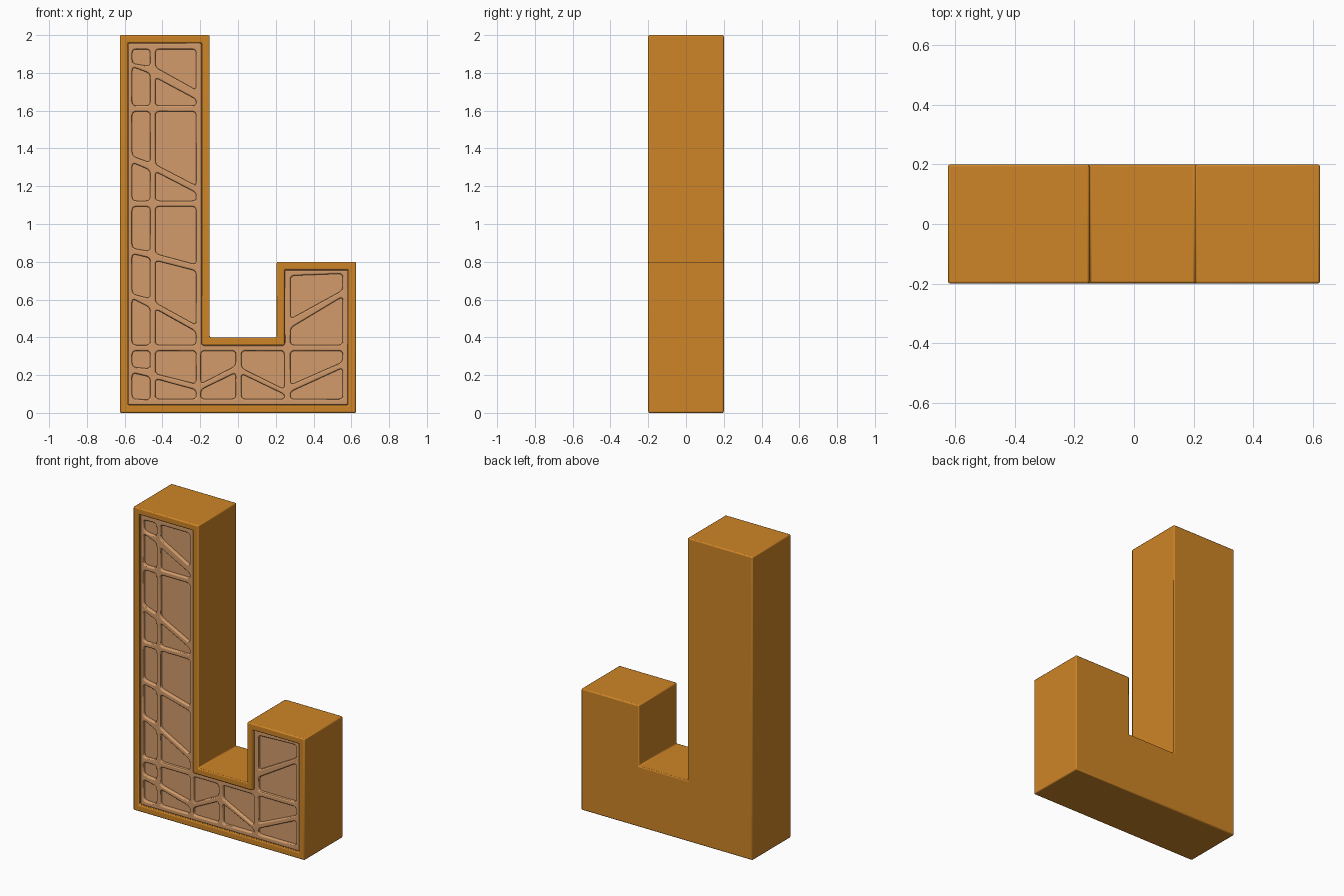
import bpy, bmesh
from mathutils import Vector

if "Cube" in bpy.data.objects:
    bpy.data.objects.remove(bpy.data.objects["Cube"])


def material(name, color):
    m = bpy.data.materials.new(name)
    m.diffuse_color = color
    m.use_nodes = True
    m.node_tree.nodes["Principled BSDF"].inputs["Base Color"].default_value = m.diffuse_color
    return m


ORANGE = material("orange", (0.62, 0.235, 0.02, 1))
TAN = material("tan", (0.65, 0.33, 0.145, 1))


def smooth(obj):
    bpy.ops.object.select_all(action='DESELECT')
    obj.select_set(True)
    bpy.context.view_layer.objects.active = obj
    bpy.ops.object.shade_smooth_by_angle()


def prism(name, outline, y_front, y_back, mat, rim=0, depth=0):
    """Extrude an x-z outline along y; optionally sink the front inside a rim."""
    bm = bmesh.new()
    front = bm.faces.new([bm.verts.new((x, y_front, z)) for x, z in outline])
    ext = bmesh.ops.extrude_face_region(bm, geom=[front], use_keep_orig=True)
    moved = [v for v in ext["geom"] if isinstance(v, bmesh.types.BMVert)]
    bmesh.ops.translate(bm, verts=moved, vec=(0, y_back - y_front, 0))
    bmesh.ops.recalc_face_normals(bm, faces=bm.faces)
    if rim:
        bmesh.ops.inset_region(bm, faces=[front], thickness=rim, use_even_offset=True)
        ring = bmesh.ops.extrude_face_region(bm, geom=[front])
        bmesh.ops.translate(bm, vec=(0, depth, 0), verts=[
            v for v in ring["geom"] if isinstance(v, bmesh.types.BMVert)])
        if front.is_valid:
            bmesh.ops.delete(bm, geom=[front], context='FACES_ONLY')
        bmesh.ops.recalc_face_normals(bm, faces=bm.faces)
    me = bpy.data.meshes.new(name)
    bm.to_mesh(me)
    bm.free()
    obj = bpy.data.objects.new(name, me)
    bpy.context.collection.objects.link(obj)
    me.materials.append(mat)
    return obj


def rounded(poly, r=0.022, steps=4):
    """Round the corners of a polygon with small quadratic arcs."""
    pts = [Vector(p) for p in poly]
    out = []
    for i, p in enumerate(pts):
        a, b = pts[i - 1] - p, pts[(i + 1) % len(pts)] - p
        a = p + a.normalized() * min(r, a.length * 0.4)
        b = p + b.normalized() * min(r, b.length * 0.4)
        for k in range(steps + 1):
            t = k / steps
            out.append(a * (1 - t) ** 2 + p * 2 * t * (1 - t) + b * t * t)
    return out


def j_outline(d):
    """Outline of the J shape, shrunk inward by d."""
    return [(-.625 + d, d), (.625 - d, d), (.625 - d, .8 - d), (.205 + d, .8 - d),
            (.205 + d, .4 - d), (-.15 - d, .4 - d), (-.15 - d, 2 - d), (-.625 + d, 2 - d)]


# Body with a shallow front recess
body = prism("body", j_outline(0), -0.2, 0.2, ORANGE, rim=0.042, depth=0.045)
bev = body.modifiers.new("edge_rounding", 'BEVEL')
bev.width, bev.segments, bev.limit_method = 0.007, 2, 'ANGLE'
smooth(body)

# Floor of the recess
prism("panel_floor", j_outline(0.041), -0.168, -0.15, TAN)

# Cells: column x range, then (top left, top right, bottom left, bottom right) heights
columns = [
    (-.56, -.465, [
        (1.925, 1.925, 1.85, 1.835), (1.832, 1.797, 1.627, 1.627), (1.595, 1.595, 1.36, 1.325),
        (1.325, 1.285, 1.123, 1.123), (1.092, 1.092, .872, .855), (.842, .82, .63, .605),
        (.605, .557, .36, .36), (.328, .328, .243, .234), (.212, .19, .074, .07)]),
    (-.437, -.222, [
        (1.925, 1.925, 1.83, 1.71), (1.775, 1.66, 1.627, 1.627), (1.595, 1.595, 1.315, 1.203),
        (1.277, 1.166, 1.123, 1.123), (1.092, 1.092, .843, .785), (.806, .752, .583, .465),
        (.55, .43, .36, .36), (.328, .328, .207, .154), (.18, .122, .074, .074)]),
    (-.197, -.012, [(.328, .328, .154, .25), (.122, .213, .074, .074)]),
    (.018, .245, [(.328, .328, .238, .125), (.207, .098, .074, .074)]),
    (.278, .554, [
        (.726, .737, .498, .65), (.45, .615, .36, .36),
        (.328, .328, .148, .27), (.112, .238, .074, .074)]),
]

# Web of ribs: filled curve with rounded cell holes
cu = bpy.data.curves.new("rib_web", 'CURVE')
cu.dimensions, cu.fill_mode = '2D', 'BOTH'
cu.extrude, cu.bevel_depth, cu.bevel_resolution, cu.offset = 0.012, 0.008, 2, -0.008
loops = [rounded(j_outline(0.0425), 0.012)]
for x0, x1, cells in columns:
    for tl, tr, bl, br in cells:
        loops.append(rounded([(x0, bl), (x1, br), (x1, tr), (x0, tl)]))
for loop in loops:
    s = cu.splines.new('POLY')
    s.points.add(len(loop) - 1)
    for pt, p in zip(s.points, loop):
        pt.co = (p.x, p.y, 0, 1)
    s.use_cyclic_u = True
cu.materials.append(TAN)
web = bpy.data.objects.new("rib_web", cu)
bpy.context.collection.objects.link(web)
web.rotation_euler.x = 1.5707963
web.location.y = -0.168
bpy.ops.object.select_all(action='DESELECT')
web.select_set(True)
bpy.context.view_layer.objects.active = web
bpy.ops.object.convert(target='MESH')
smooth(bpy.context.view_layer.objects.active)
